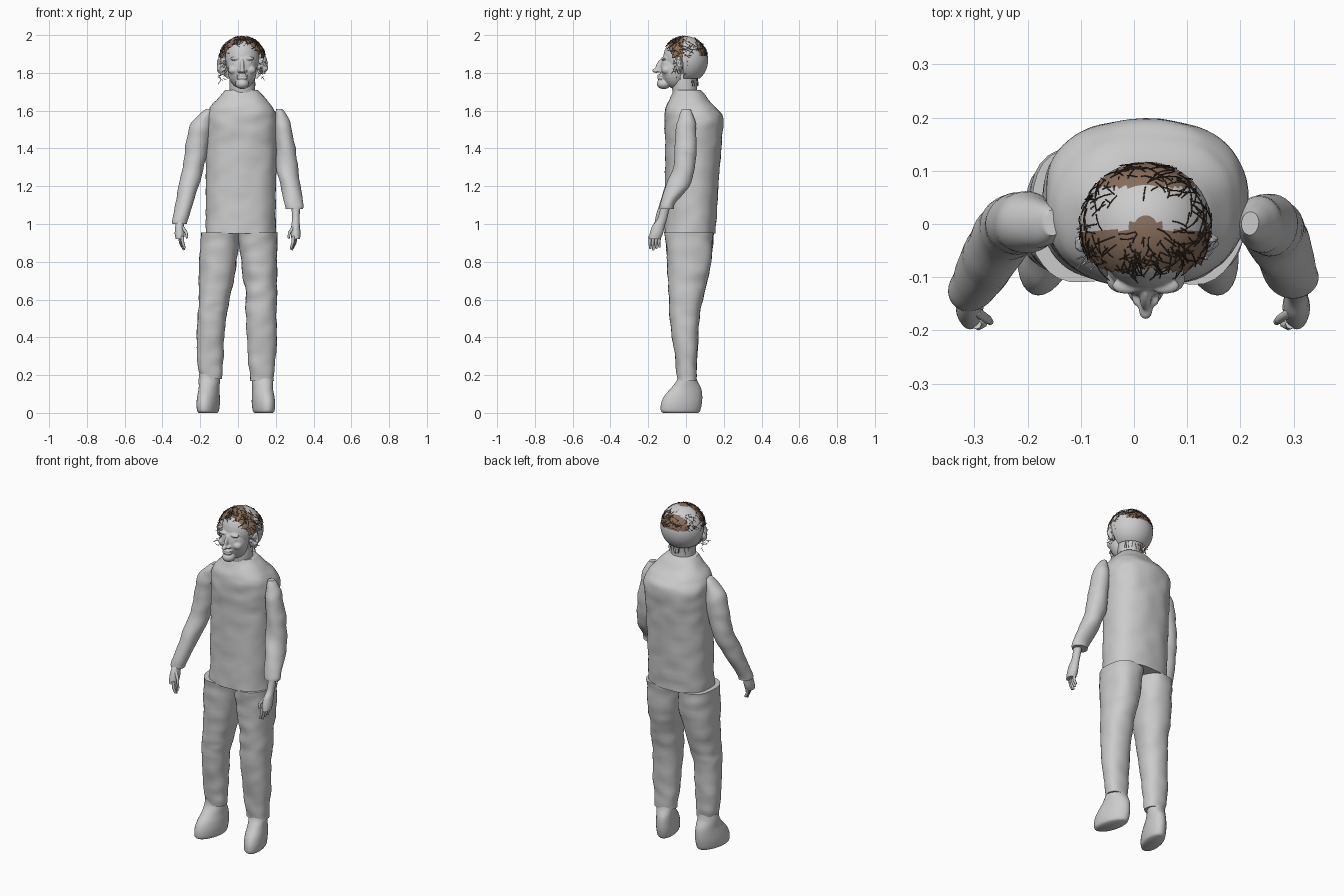
import bpy, bmesh, math, random
from mathutils import Matrix, Vector, noise

random.seed(4)
if "Cube" in bpy.data.objects:
    bpy.data.objects.remove(bpy.data.objects["Cube"])


def material(name, rgb):
    m = bpy.data.materials.new(name)
    m.use_nodes = True
    m.diffuse_color = (*rgb, 1)
    m.node_tree.nodes["Principled BSDF"].inputs["Base Color"].default_value = (*rgb, 1)
    return m


GREY = material("plain grey", (0.6, 0.6, 0.6))
BROWN = material("hair brown", (0.25, 0.16, 0.11))
DARK = material("dark strand brown", (0.06, 0.035, 0.022))
MID = 0.022  # sideways centre of head and torso


def finish(bm, name, mats, smooth=True):
    bmesh.ops.recalc_face_normals(bm, faces=bm.faces)
    mesh = bpy.data.meshes.new(name)
    bm.to_mesh(mesh)
    bm.free()
    obj = bpy.data.objects.new(name, mesh)
    bpy.context.collection.objects.link(obj)
    for m in mats:
        mesh.materials.append(m)
    if smooth:
        bpy.ops.object.select_all(action="DESELECT")
        obj.select_set(True)
        bpy.context.view_layer.objects.active = obj
        bpy.ops.object.shade_smooth_by_angle(angle=math.radians(50))
    return obj


def spline(a, b, c, d, t):
    return b + 0.5 * t * (c - a + t * (2 * a - 5 * b + 4 * c - d + t * (3 * (b - c) + d - a)))


def loft(name, rows, square=2.0, bumps=0.0, splay=0.0, sides=32, steps=5):
    """Skin level sections given as (z, x min, x max, y min, y max)."""
    sections = []
    for i in range(len(rows) - 1):
        four = [rows[max(0, i - 1)], rows[i], rows[i + 1], rows[min(len(rows) - 1, i + 2)]]
        for k in range(steps):
            sections.append([spline(*v, k / steps) for v in zip(*four)])
    sections.append(rows[-1])
    bm = bmesh.new()
    rings = []
    for z, x0, x1, y0, y1 in sections:
        ring = []
        for k in range(sides):
            a = math.tau * k / sides
            c, s = math.cos(a), math.sin(a)
            x = (x0 + x1) / 2 + (x1 - x0) / 2 * math.copysign(abs(c) ** (2 / square), c)
            y = (y0 + y1) / 2 + (y1 - y0) / 2 * math.copysign(abs(s) ** (2 / square), s)
            n = bumps * noise.noise(Vector((x * 12, y * 12, z * 18)))
            ring.append(bm.verts.new((x + n * c - splay * y, y + n * s, z)))
        rings.append(ring)
    for low, high in zip(rings, rings[1:]):
        for k in range(sides):
            j = (k + 1) % sides
            bm.faces.new((low[k], low[j], high[j], high[k]))
    bm.faces.new(rings[0])
    bm.faces.new(rings[-1])
    return finish(bm, name, [GREY])


def ball(bm, centre, radii, tilt=0.0, seg=32):
    m = (Matrix.Translation(centre) @ Matrix.Rotation(tilt, 4, "X")
         @ Matrix.Diagonal((*radii, 1)))
    return bmesh.ops.create_uvsphere(bm, u_segments=seg, v_segments=seg // 2, radius=1, matrix=m)


def tubes(name, paths, radius, mat, round_sides=1, taper=1.0):
    curve = bpy.data.curves.new(name, "CURVE")
    curve.dimensions = "3D"
    curve.bevel_depth = radius
    curve.bevel_resolution = round_sides
    curve.use_fill_caps = True
    for path in paths:
        s = curve.splines.new("POLY")
        s.points.add(len(path) - 1)
        for i, (p, co) in enumerate(zip(s.points, path)):
            p.co = (*co, 1)
            p.radius = 1 + (taper - 1) * i / (len(path) - 1)
        s.use_smooth = True
    curve.materials.append(mat)
    obj = bpy.data.objects.new(name, curve)
    bpy.context.collection.objects.link(obj)


# Torso and neck
loft("torso", [(0.95, -0.17, 0.2, -0.115, 0.155), (1.15, -0.17, 0.2, -0.11, 0.168),
               (1.4, -0.17, 0.205, -0.11, 0.185), (1.55, -0.168, 0.21, -0.115, 0.197),
               (1.61, -0.15, 0.19, -0.11, 0.165), (1.66, -0.11, 0.15, -0.088, 0.12),
               (1.71, -0.065, 0.105, -0.06, 0.075)], square=2.4, bumps=0.006, sides=64, steps=8)
loft("neck", [(1.66, -0.045, 0.09, -0.065, 0.06), (1.74, -0.045, 0.09, -0.075, 0.06),
              (1.82, -0.045, 0.09, -0.06, 0.07)])

# Legs
loft("right_leg", [(0.18, -0.2, -0.085, -0.045, 0.055), (0.3, -0.215, -0.077, -0.06, 0.06),
                   (0.5, -0.215, -0.065, -0.085, 0.07), (0.6, -0.208, -0.045, -0.09, 0.09),
                   (0.8, -0.205, -0.005, -0.1, 0.132), (0.955, -0.198, 0.005, -0.11, 0.148)],
     square=2.3, bumps=0.007, steps=8)
loft("left_leg", [(0.17, 0.065, 0.19, -0.045, 0.055), (0.3, 0.053, 0.2, -0.06, 0.06),
                  (0.5, 0.04, 0.205, -0.085, 0.07), (0.65, 0.037, 0.205, -0.092, 0.1),
                  (0.8, 0.015, 0.207, -0.1, 0.132), (0.955, 0, 0.21, -0.11, 0.148)],
     square=2.3, bumps=0.007, steps=8)

# Feet share one shape, toes turned a little outward
for side, label, cx in ((-1, "right", -0.153), (1, "left", 0.13)):
    shape = [(0, 0.045, -0.12, 0.065), (0.012, 0.054, -0.133, 0.075), (0.05, 0.058, -0.132, 0.084),
             (0.09, 0.056, -0.115, 0.086), (0.13, 0.053, -0.08, 0.08),
             (0.17, 0.055, -0.05, 0.06), (0.205, 0.054, -0.043, 0.052)]
    loft(label + "_shoe", [(z, cx - w, cx + w, a, b) for z, w, a, b in shape],
         splay=side * 0.2)

# Sleeves
loft("right_sleeve", [(1.0, -0.345, -0.27, -0.165, -0.085), (1.03, -0.345, -0.262, -0.16, -0.075),
                      (1.17, -0.32, -0.218, -0.12, 0), (1.3, -0.292, -0.182, -0.07, 0.05),
                      (1.42, -0.275, -0.155, -0.055, 0.06), (1.52, -0.255, -0.137, -0.05, 0.058),
                      (1.58, -0.205, -0.136, -0.038, 0.04), (1.61, -0.17, -0.14, -0.022, 0.024)],
     bumps=0.006)
loft("left_sleeve", [(1.08, 0.252, 0.342, -0.14, -0.065), (1.11, 0.246, 0.345, -0.135, -0.055),
                     (1.2, 0.225, 0.332, -0.108, 0.015), (1.3, 0.203, 0.318, -0.068, 0.048),
                     (1.42, 0.2, 0.302, -0.06, 0.054), (1.52, 0.194, 0.282, -0.052, 0.05),
                     (1.58, 0.196, 0.256, -0.036, 0.035), (1.61, 0.2, 0.235, -0.022, 0.024)],
     bumps=0.006)

# Hands: palm section stack, then four fingers and a thumb
for label, cx, top, inward in (("right", -0.308, 1.03, 1), ("left", 0.306, 1.11, -1)):
    loft(label + "_hand", [(0.92, cx - 0.022, cx + 0.022, -0.198, -0.135),
                           (0.95, cx - 0.027, cx + 0.025, -0.192, -0.122),
                           (0.99, cx - 0.024, cx + 0.022, -0.178, -0.112),
                           (1.03, cx - 0.02, cx + 0.02, -0.15, -0.1),
                           (top, cx - 0.024, cx + 0.024, -0.13, -0.08)], sides=20)
    fingers = []
    for i in range(4):
        y = -0.188 + i * 0.016
        x = cx + inward * 0.004 * (3 - i)
        tip = 0.862 + 0.008 * abs(i - 1)
        fingers.append([(x, y, 0.935), (x + inward * 0.004, y - 0.004, 0.9),
                        (x + inward * 0.014, y, tip)])
    fingers.append([(cx + inward * 0.012, -0.165, 0.985), (cx + inward * 0.034, -0.18, 0.955),
                    (cx + inward * 0.038, -0.184, 0.925)])
    tubes(label + "_fingers", fingers, 0.0095, GREY, 2, 0.65)

# Face and skull, fused into one skin
bm = bmesh.new()
ball(bm, (MID, -0.028, 1.875), (0.09, 0.093, 0.112))
ball(bm, (MID, -0.065, 1.815), (0.077, 0.07, 0.1), 0.15)
ball(bm, (MID, -0.118, 1.742), (0.036, 0.037, 0.028))
ball(bm, (MID, -0.138, 1.838), (0.011, 0.02, 0.04), -0.45)
ball(bm, (MID, -0.156, 1.812), (0.014, 0.024, 0.012))
for z in (1.772, 1.786):
    ball(bm, (MID, -0.134, z), (0.03, 0.019, 0.008))
for s in (-1, 1):
    ball(bm, (MID + s * 0.017, -0.14, 1.81), (0.009, 0.014, 0.008))
    ball(bm, (MID + s * 0.036, -0.116, 1.876), (0.027, 0.016, 0.01))
    ball(bm, (MID + s * 0.044, -0.104, 1.815), (0.03, 0.026, 0.024))
    ball(bm, (MID + s * 0.035, -0.108, 1.853), (0.018, 0.016, 0.009))
head = finish(bm, "head", [GREY])
skin = head.modifiers.new("fuse", "REMESH")
skin.mode = "VOXEL"
skin.voxel_size = 0.004
skin.use_smooth_shade = True
soft = head.modifiers.new("soften", "SMOOTH")
soft.iterations = 3

# Ruffled ears
for s, label in ((-1, "right"), (1, "left")):
    bm = bmesh.new()
    ball(bm, (MID + s * 0.105, -0.035, 1.845), (0.03, 0.016, 0.055))
    for v in bm.verts:
        v.co += noise.noise_vector(v.co * 60) * 0.008
    finish(bm, label + "_ear", [GREY], smooth=False)

# Scalp shell: open in front below the hairline, coloured in bands
CENTRE, RADII = Vector((MID, -0.005, 1.868)), Vector((0.124, 0.122, 0.127))
bm = bmesh.new()
ball(bm, CENTRE, RADII, seg=72)
drop = []
for f in bm.faces:
    c = f.calc_center_median()
    dx = abs(c.x - MID)
    front = c.y < -0.012
    limit = 1.965 - 0.1 * (dx / 0.115) ** 2 if front else 1.77
    if c.z < limit:
        drop.append(f)
    crown = math.hypot(dx, c.y + 0.012) < 0.03
    if front or crown or (c.y > 0.07 and c.z > 1.89):
        f.material_index = 1
bmesh.ops.delete(bm, geom=drop, context="FACES")
finish(bm, "scalp", [GREY, BROWN])


# Loose strands that follow the scalp
def on_scalp(angle, height, lift=1.012):
    r = math.sqrt(max(0, 1 - height * height))
    d = Vector((r * math.cos(angle), r * math.sin(angle), height))
    return CENTRE + Vector(a * b * lift for a, b in zip(d, RADII))


strands = []
for i in range(240):
    back = i % 5 < 2
    angle = random.uniform(0.25, 2.9) if back else random.uniform(-3.2, 0.05)
    side = abs(math.cos(angle))
    low = 0.25 if back else 0.74 - 0.62 * side * side
    h = random.uniform(low, 0.8 if back else 0.97)
    turn, fall = random.uniform(-0.4, 0.4), random.uniform(-0.3, 0.15)
    strands.append([on_scalp(angle + turn * t, min(0.985, max(low - 0.08, h + fall * t)),
                             1.008 + 0.03 * t * random.random()) for t in (0, 0.35, 0.7, 1)])
tubes("hair_strands", strands, 0.0011, DARK, 0)

# Nape wisps and grey side tufts
nape = [(MID + 0.06 * math.cos(a), 0.02 + 0.04 * math.sin(a)) for a in
        (random.uniform(0, math.pi) for _ in range(14))]
tubes("nape_wisps", [[(x, y, 1.79), (x + random.uniform(-0.02, 0.02), y + 0.006, 1.73)]
                     for x, y in nape], 0.0014, BROWN, 0)
tufts = []
for i in range(60):
    s = random.choice((-1, 1))
    p = Vector((MID + s * random.uniform(0.08, 0.115), random.uniform(-0.07, 0),
                random.uniform(1.76, 1.89)))
    q = p + Vector((s * 0.015, random.uniform(-0.025, 0.02), random.uniform(-0.03, 0.02)))
    tufts.append([p, q])
tubes("side_tufts", tufts, 0.0016, GREY, 0)
